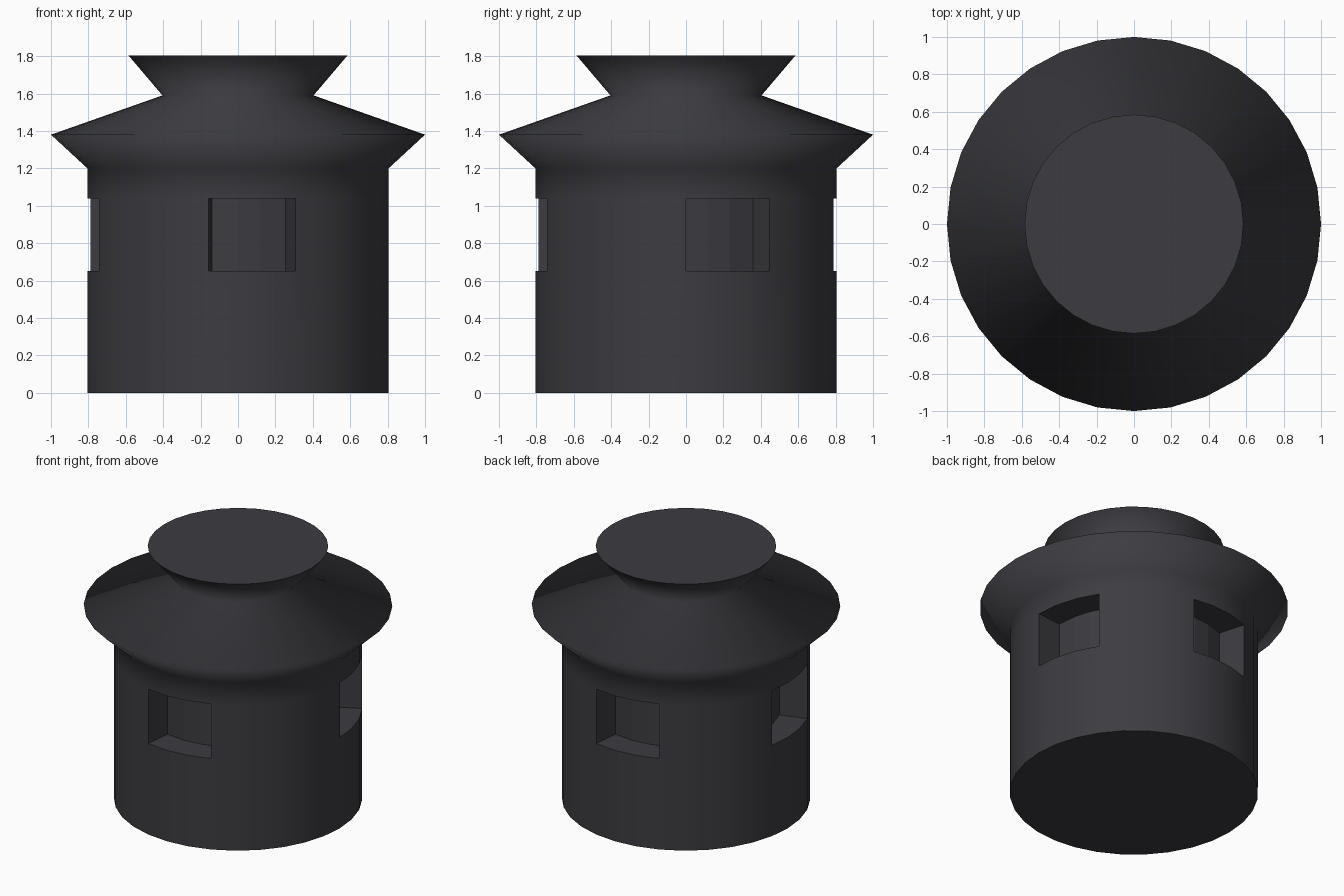
import bpy, bmesh, math
from mathutils import Vector

if "Cube" in bpy.data.objects:
    bpy.data.objects.remove(bpy.data.objects["Cube"])

SIDES = 32
STEP = 2 * math.pi / SIDES
DEPTH = 0.19                      # depth of the window recesses
# (radius, height) from base to top; rings 1 and 2 bound the windows
PROFILE = [(0.805, 0), (0.805, 0.65), (0.805, 1.04), (0.805, 1.2),
           (1.0, 1.38), (0.404, 1.59), (0.585, 1.803)]
# first column of each three-face window: right, back, left, front
WINDOWS = [0, 7, 15, 23]


def radial(a):
    return Vector((math.cos(a), math.sin(a), 0))


bm = bmesh.new()

# turned body, flared roof and funnel top
rings = [[bm.verts.new(radial(i * STEP) * r + Vector((0, 0, z))) for i in range(SIDES)]
         for r, z in PROFILE]
window_cols = {(w + k) % SIDES for w in WINDOWS for k in range(3)}
for j in range(len(rings) - 1):
    for i in range(SIDES):
        if j == 1 and i in window_cols:
            continue
        n = (i + 1) % SIDES
        f = bm.faces.new((rings[j][i], rings[j][n], rings[j + 1][n], rings[j + 1][i]))
        f.smooth = True

# flat base and top
bm.faces.new(rings[0][::-1])
bm.faces.new(rings[-1])

# recessed windows, pushed in along the face normals
for w in WINDOWS:
    # end corners follow their one neighbouring face, middle ones go radially
    shift = [radial((w + 0.5) * STEP) * DEPTH,
             radial((w + 1) * STEP) * DEPTH / math.cos(STEP / 2),
             radial((w + 2) * STEP) * DEPTH / math.cos(STEP / 2),
             radial((w + 2.5) * STEP) * DEPTH]
    low = [rings[1][(w + k) % SIDES] for k in range(4)]
    high = [rings[2][(w + k) % SIDES] for k in range(4)]
    low_in = [bm.verts.new(v.co - s) for v, s in zip(low, shift)]
    high_in = [bm.verts.new(v.co - s) for v, s in zip(high, shift)]
    for k in range(3):
        bm.faces.new((low_in[k], low_in[k + 1], high_in[k + 1], high_in[k]))   # back
        bm.faces.new((low[k], low[k + 1], low_in[k + 1], low_in[k]))           # sill
        bm.faces.new((high_in[k], high_in[k + 1], high[k + 1], high[k]))       # lintel
    bm.faces.new((low[0], low_in[0], high_in[0], high[0]))                     # jambs
    bm.faces.new((low_in[3], low[3], high[3], high_in[3]))

bmesh.ops.recalc_face_normals(bm, faces=bm.faces)
mesh = bpy.data.meshes.new("vent_cap")
bm.to_mesh(mesh)
bm.free()

mat = bpy.data.materials.new("dark grey metal")
mat.diffuse_color = (0.045, 0.045, 0.053, 1)
mat.use_nodes = True
mat.node_tree.nodes["Principled BSDF"].inputs["Base Color"].default_value = mat.diffuse_color
mesh.materials.append(mat)
obj = bpy.data.objects.new("vent_cap", mesh)
bpy.context.collection.objects.link(obj)
